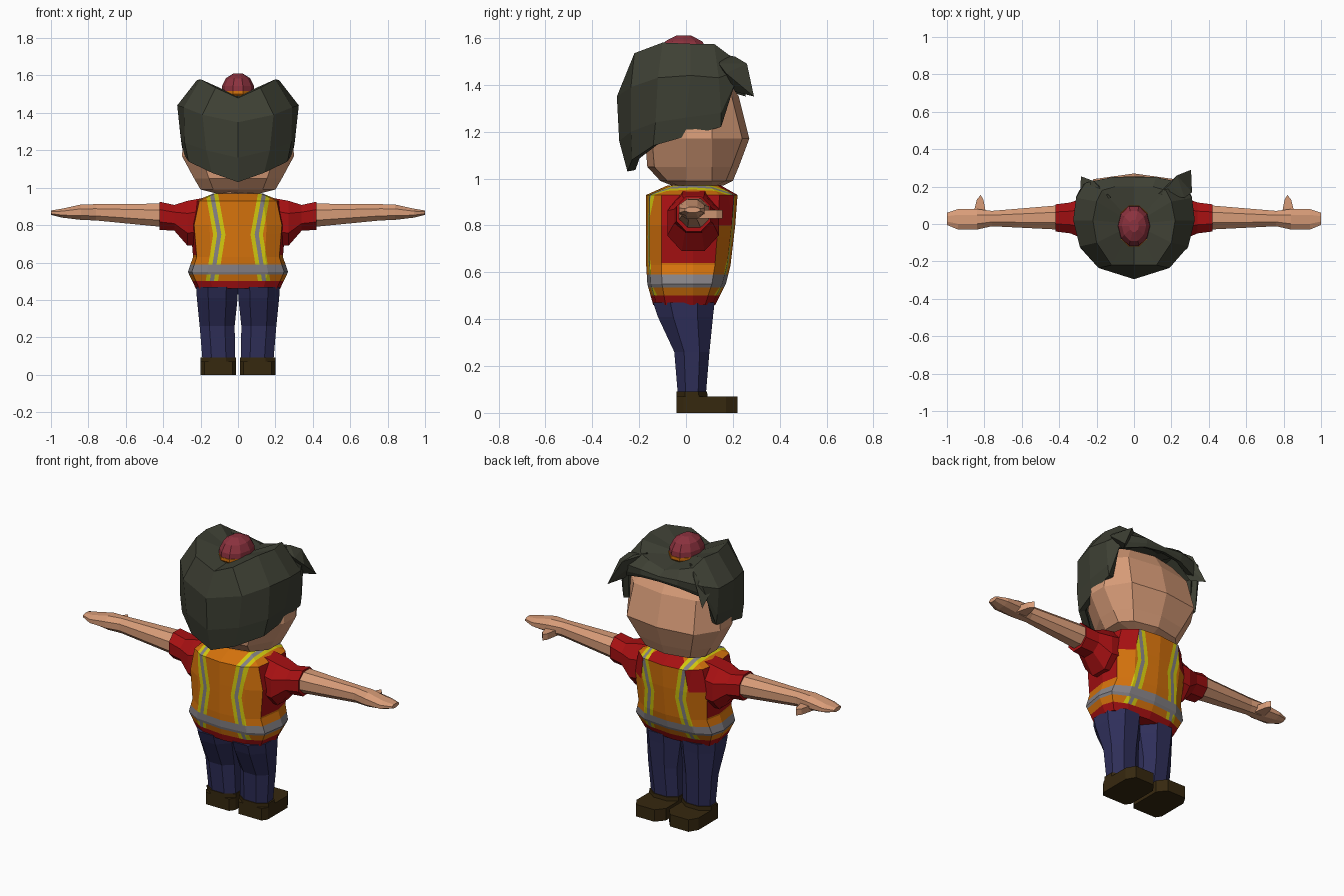
import bpy, bmesh, math
from mathutils import Vector

if "Cube" in bpy.data.objects:
    bpy.data.objects.remove(bpy.data.objects["Cube"])


def material(name, r, g, b):
    m = bpy.data.materials.new(name)
    lin = [(c / 255 / 12.92) if c < 11 else ((c / 255 + 0.055) / 1.055) ** 2.4 for c in (r, g, b)]
    m.diffuse_color = (*lin, 1)
    m.use_nodes = True
    m.node_tree.nodes["Principled BSDF"].inputs["Base Color"].default_value = m.diffuse_color
    return m


ORANGE = material("vest orange", 214, 115, 12)
RED = material("shirt red", 166, 16, 18)
YELLOW = material("strip yellow", 212, 202, 14)
GREY = material("reflective grey", 134, 130, 134)
BLUE = material("trouser blue", 47, 47, 90)
BROWN = material("shoe brown", 54, 40, 15)
SKIN = material("skin", 216, 156, 120)
HAIR = material("hair dark olive", 62, 64, 52)
CAP = material("cap dark red", 140, 50, 62)


def finish(name, bm, *mats):
    bmesh.ops.recalc_face_normals(bm, faces=bm.faces)
    me = bpy.data.meshes.new(name)
    bm.to_mesh(me)
    bm.free()
    for m in mats:
        me.materials.append(m)
    ob = bpy.data.objects.new(name, me)
    bpy.context.collection.objects.link(ob)
    return ob


def loft(rings, bottom=True, top=True):
    bm = bmesh.new()
    rows = [[bm.verts.new(p) for p in r] for r in rings]
    n = len(rows[0])
    for a, b in zip(rows, rows[1:]):
        for i in range(n):
            j = (i + 1) % n
            bm.faces.new((a[i], a[j], b[j], b[i]))
    if bottom:
        bm.faces.new(rows[0])
    if top:
        bm.faces.new(rows[-1])
    return bm, rows


def hull(points):
    bm = bmesh.new()
    for p in points:
        bm.verts.new(p)
    bmesh.ops.convex_hull(bm, input=bm.verts)
    return bm


def octagon(a0, a1, b0, b1, k=0.28):
    da, db = (a1 - a0) * k, (b1 - b0) * k
    return [(a0 + da, b0), (a1 - da, b0), (a1, b0 + db), (a1, b1 - db),
            (a1 - da, b1), (a0 + da, b1), (a0, b1 - db), (a0, b0 + db)]


def symmetric(half):
    # half outline runs from x = 0 at the -y side to x = 0 at the +y side
    return half + [(-p[0], *p[1:]) for p in half[-2:0:-1]]


# torso: vest over shirt
def torso_ring(w, b, f, z):
    half = [(0, b), (.6 * w, b + .015), (.92 * w, .62 * b), (w, .03),
            (.92 * w, .65 * f), (.6 * w, f - .015), (0, f)]
    return [(x, y, z) for x, y in symmetric(half)]


bm, _ = loft([torso_ring(*r) for r in [
    (.225, -.14, .125, .46), (.268, -.165, .17, .55), (.24, -.17, .19, .63),
    (.255, -.17, .21, .80), (.225, -.17, .22, .93), (.13, -.08, .15, .97)]])


def cut(faces, co, no):
    geom = set(faces)
    for f in faces:
        geom.update(f.edges, f.verts)
    bmesh.ops.bisect_plane(bm, geom=list(geom), plane_co=co, plane_no=no, dist=1e-5)


for z in (.5, .535, .59, .64, .75):
    cut(bm.faces[:], (0, 0, z), (0, 0, 1))


def strip_x(z):
    return .10 + (.04 * (z - .75) / .22 if z > .75 else .04 * (.75 - z) / .25)


for z_end, upper in ((.97, True), (.5, False)):
    dx, dz = strip_x(z_end) - .10, z_end - .75
    for s in (-1, 1):
        for off in (-.033, -.011, .011, .033):
            part = [f for f in bm.faces if (f.calc_center_median().z > .75) == upper]
            cut(part, (s * (.10 + off), 0, .75), (dz, 0, -s * dx))
bm.normal_update()
bmesh.ops.recalc_face_normals(bm, faces=bm.faces)
for f in bm.faces:
    c = f.calc_center_median()
    d = abs(abs(c.x) - strip_x(c.z))
    if c.z < .5:
        k = 1
    elif .535 < c.z < .59:
        k = 3
    elif c.z > .64 and abs(f.normal.x) > .6:
        k = 1
    elif c.z > .93 and c.y > .12 and abs(c.x) < .09:
        k = 1
    elif d < .011:
        k = 3
    elif d < .033:
        k = 2
    else:
        k = 0
    f.material_index = k
finish("torso_vest", bm, ORANGE, RED, YELLOW, GREY)

# limbs, both sides
for s, side in ((1, "right"), (-1, "left")):
    def along_x(rows):
        return [[(s * x, y, z) for y, z in octagon(*r)] for x, *r in rows]

    def along_z(rows):
        return [[(s * x, y, z) for x, y in octagon(*r)] for z, *r in rows]

    bm, _ = loft(along_x([(.16, -.07, .14, .70, .95), (.27, -.08, .14, .69, .93),
                          (.34, -.05, .115, .77, .908), (.42, -.04, .105, .775, .925)]))
    finish(side + "_sleeve", bm, RED)
    bm, _ = loft(along_x([(.40, -.03, .10, .79, .915), (.76, -.012, .07, .825, .912),
                          (.84, -.03, .08, .828, .91), (.94, -.03, .08, .84, .888),
                          (1.0, -.005, .06, .855, .878)]))
    finish(side + "_arm_and_hand", bm, SKIN)
    bm = hull([(s * x, y, z) for x, y in ((.79, .05), (.86, .05), (.84, .13), (.82, .155), (.805, .13))
               for z in (.83, .865)])
    finish(side + "_thumb", bm, SKIN)
    bm, _ = loft(along_z([(.08, .015, .19, -.035, .085), (.26, .018, .205, -.05, .10),
                          (.41, .002, .22, -.12, .115), (.47, 0, .224, -.14, .122)]))
    finish(side + "_trouser_leg", bm, BLUE)
    sole = [(.03, -.04), (.18, -.04), (.2, -.01), (.2, .17), (.17, .22), (.05, .22), (.01, .17), (.01, -.01)]
    bm, _ = loft([[(s * x, y, z) for x, y in sole] for z in (0, .07)])
    finish(side + "_shoe", bm, BROWN)
    bm, _ = loft(along_z([(.02, .01, .2, -.04, .095), (.092, .01, .2, -.04, .09)]))
    finish(side + "_shoe_ankle", bm, BROWN)

# neck and head
bm, _ = loft([[(x, y, z) for x, y in octagon(-.11, .11, -.06, .14)] for z in (.95, 1.0)])
finish("neck", bm, SKIN)


def head_ring(w, b, f, z):
    half = [(0, b), (.66 * w, b + .03), (w, 0), (w, .11), (.72 * w, f - .03), (0, f)]
    return [(x, y, z) for x, y in symmetric(half)]


bm, _ = loft([head_ring(*r) for r in [
    (.12, -.06, .16, .97), (.2, -.11, .2, .99), (.235, -.165, .225, 1.05),
    (.3, -.175, .27, 1.17), (.28, -.17, .225, 1.35), (.2, -.1, .17, 1.44)]])
finish("head", bm, SKIN)

# hair shell: hem, widest line and crown ridge, half of each
hem = [(0, -.25, 1.03), (.14, -.23, 1.08), (.265, -.14, 1.14), (.29, 0, 1.18),
       (.30, .15, 1.22), (.27, .20, 1.38), (.12, .24, 1.42), (0, .25, 1.43)]
low = [(0, -.285, 1.16), (.17, -.235, 1.2), (.285, -.13, 1.24), (.305, 0, 1.26),
       (.308, .15, 1.28), (.275, .21, 1.41), (.12, .25, 1.44), (0, .255, 1.445)]
wide = [(0, -.295, 1.35), (.19, -.235, 1.39), (.29, -.12, 1.43), (.325, .02, 1.44),
        (.31, .14, 1.43), (.26, .22, 1.46), (.12, .25, 1.47), (0, .25, 1.46)]
ridge = [(0, -.22, 1.48), (.12, -.22, 1.535), (.2, -.1, 1.58), (.22, .02, 1.575),
         (.2, .12, 1.575), (.17, .18, 1.53), (.1, .2, 1.51), (0, .2, 1.48)]
bm, rows = loft([symmetric(r) for r in (hem, low, wide, ridge)], False, False)
crown = bm.verts.new((0, .0, 1.49))
for i, v in enumerate(rows[-1]):
    bm.faces.new((v, rows[-1][(i + 1) % len(rows[-1])], crown))
hair = finish("hair", bm, HAIR)
thick = hair.modifiers.new("thickness", "SOLIDIFY")
thick.thickness = .035
thick.offset = -1

# fringe tufts
tuft = [(.13, .16, 1.53), (.19, .21, 1.52), (.23, .26, 1.49), (.31, .17, 1.45),
        (.305, .29, 1.35), (.25, .21, 1.37), (.27, .14, 1.49)]
finish("right_fringe_tuft", hull(tuft), HAIR)
finish("left_fringe_tuft", hull([(-.93 * x, .88 * y, z) for x, y, z in tuft]), HAIR)


# cap dome poking out of the crown, with its band
def oval(r, z):
    return [(.087 * r * math.cos(i * math.pi / 5), -.01 + .112 * r * math.sin(i * math.pi / 5), z)
            for i in range(10)]


bm, _ = loft([oval(1.0, 1.515), oval(.97, 1.545), oval(.75, 1.585), oval(.3, 1.61)])
finish("cap_dome", bm, CAP)
bm, _ = loft([oval(.95, 1.49), oval(1.03, 1.5), oval(1.03, 1.517)])
finish("cap_band", bm, ORANGE)
